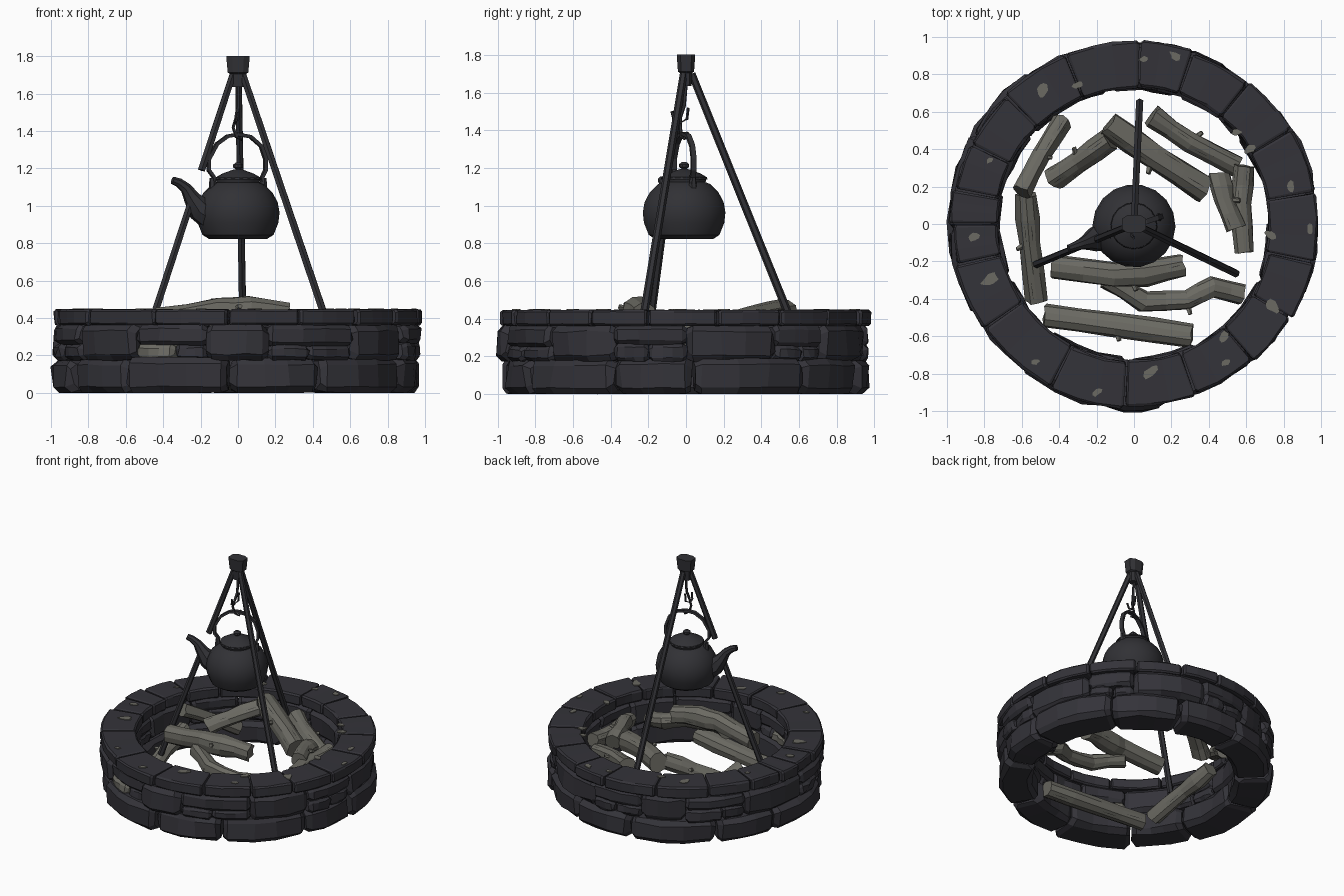
import bpy, bmesh, math, random
from math import sin, cos, radians, pi
from mathutils import Vector, Matrix

if "Cube" in bpy.data.objects:
    bpy.data.objects.remove(bpy.data.objects["Cube"])

random.seed(7)


def material(name, rgb):
    m = bpy.data.materials.new(name)
    m.diffuse_color = (*rgb, 1)
    m.use_nodes = True
    m.node_tree.nodes["Principled BSDF"].inputs["Base Color"].default_value = m.diffuse_color
    return m


STONE = material("dark stone", (0.034, 0.033, 0.041))
WOOD = material("weathered wood", (0.145, 0.142, 0.122))
IRON = material("dark iron", (0.031, 0.031, 0.036))
CRACK = material("wood crack", (0.03, 0.03, 0.028))


def finish(bm, name, mats, smooth=None):
    bmesh.ops.recalc_face_normals(bm, faces=bm.faces)
    me = bpy.data.meshes.new(name)
    bm.to_mesh(me)
    bm.free()
    ob = bpy.data.objects.new(name, me)
    bpy.context.collection.objects.link(ob)
    for m in mats:
        me.materials.append(m)
    if smooth:
        bpy.ops.object.select_all(action='DESELECT')
        ob.select_set(True)
        bpy.context.view_layer.objects.active = ob
        bpy.ops.object.shade_smooth_by_angle(angle=radians(smooth))
    return ob


def skin(bm, rings, mat=0):
    """Bridge closed loops of points and cap both ends."""
    vs = [[bm.verts.new(p) for p in r] for r in rings]
    faces = [bm.faces.new(vs[0]), bm.faces.new(vs[-1])]
    for a, b in zip(vs, vs[1:]):
        n = len(a)
        for i in range(n):
            faces.append(bm.faces.new((a[i], a[(i + 1) % n], b[(i + 1) % n], b[i])))
    for f in faces:
        f.material_index = mat


def tube(bm, path, radii, sides=6, rough=0.0, flat=1.0):
    pts = [Vector(p) for p in path]
    prof = [1 + random.uniform(-rough, rough) for _ in range(sides)]
    rings = []
    for i, p in enumerate(pts):
        d = (pts[min(i + 1, len(pts) - 1)] - pts[max(i - 1, 0)]).normalized()
        ref = Vector((0, 1, 0)) if abs(d.y) < 0.8 else Vector((0, 0, 1))
        u = d.cross(ref).normalized()
        w = d.cross(u)
        ring = []
        for k in range(sides):
            a = 2 * pi * (k + 0.5) / sides
            r = radii[i] * prof[k] * (1 + random.uniform(-rough, rough) * 0.5)
            slant = d * random.uniform(-rough, rough) * radii[i]
            ring.append(p + u * cos(a) * r + w * sin(a) * r * flat + slant)
        rings.append(ring)
    skin(bm, rings)


def stone(bm, a0, a1, r0, r1, z0, z1, ch, jit, bulge=0.0, mat=0):
    """One chamfered block bent along an arc, angles in degrees."""
    length = radians(a1 - a0) * r1
    e = min(0.45, ch * 1.1 / length)
    rings = []
    for t, s in ((0, 1.0), (e, 0), (0.37, 0), (0.63, 0), (1 - e, 0), (1, 1.0)):
        a = radians(a0 + (a1 - a0) * t)
        k = ch * s * 0.8
        p, q = r0 + k, r1 - k + bulge * sin(pi * t)
        b, c = z0 + k * 0.7, z1 - k * 0.7
        sec = [(p + ch, b), (q - ch, b), (q, b + ch), (q, c - ch),
               (q - ch, c), (p + ch, c), (p, c - ch), (p, b + ch)]
        ring = []
        for r, z in sec:
            r += random.uniform(-jit, jit)
            z += random.uniform(-jit, jit) * 0.4
            th = a + random.uniform(-jit, jit) * 0.6
            ring.append((r * cos(th), r * sin(th), max(z, 0)))
        rings.append(ring)
    skin(bm, rings, mat)


def course(count, start):
    """Uneven joint angles round the ring."""
    step = 360 / count
    j = [start + step * (i + random.uniform(-0.17, 0.17)) for i in range(count)]
    return list(zip(j, j[1:] + [j[0] + 360]))


# Bottom course of large stones
bm = bmesh.new()
for a, b in course(11, -91):
    stone(bm, a + 0.4, b - 0.4, 0.72, 0.965 + random.uniform(-0.02, 0.02),
          0, 0.185 + random.uniform(-0.012, 0.01), 0.033, 0.012, 0.015)
finish(bm, "bottom_stones", [STONE, WOOD])

# Middle course, some places stacked two stones high
bm = bmesh.new()
for i, (a, b) in enumerate(course(14, -128)):
    r = 0.975 + random.uniform(-0.025, 0.012)
    if i % 2 == 0:
        z = random.uniform(0.25, 0.28)
        m = (a + b) / 2 + random.uniform(-3, 3)
        stone(bm, a, m, 0.73, r, 0.175, z, 0.02, 0.009, 0.01, 1 if i == 0 else 0)
        stone(bm, m, b, 0.73, r - 0.02, 0.175, z, 0.02, 0.009, 0.01)
        stone(bm, a, b, 0.73, r, z - 0.005, 0.365, 0.022, 0.009, 0.01)
    else:
        stone(bm, a, b, 0.73, r, 0.175, 0.365, 0.032, 0.012, 0.015)
finish(bm, "middle_stones", [STONE, WOOD])

# Flat cap stones
joints = [-145, -117, -93, -70, -49, -31, -12, 10, 31, 51, 71, 88, 112, 135, 154, 169, 180, 193, 215]
bm = bmesh.new()
for a, b in zip(joints, joints[1:]):
    stone(bm, a + 0.35, b - 0.35, 0.73 + random.uniform(-0.01, 0.01),
          0.975 + random.uniform(-0.012, 0.012), 0.362, 0.447, 0.011, 0.004)
finish(bm, "cap_stones", [STONE])

# Pale lichen patches lying on the cap
bm = bmesh.new()
for x, y, s in ((-.49, .71, .045), (-.3, .74, .03), (.05, .88, .03), (.22, .9, .035),
                (.55, .49, .03), (.62, .4, .035), (.84, .2, .035), (.73, -.06, .035),
                (.94, -.03, .03), (.74, -.44, .045), (.48, -.6, .035), (.49, -.74, .03),
                (.09, -.79, .045), (-.2, -.9, .03), (-.53, -.74, .025), (-.77, -.3, .05),
                (-.86, -.07, .035), (-.77, .34, .022)):
    turn, n = random.uniform(0, pi), 9
    loop = []
    for k in range(n):
        t, r = 2 * pi * k / n, s * random.uniform(0.7, 1.2)
        u, w = cos(t) * r, sin(t) * r * 0.6
        loop.append((x + u * cos(turn) - w * sin(turn), y + u * sin(turn) + w * cos(turn)))
    skin(bm, [[(*p, 0.443) for p in loop], [(*p, 0.452) for p in loop]])
finish(bm, "lichen_patches", [WOOD])

# Logs: path points and thickness
logs = [
    ([(-.60, .17, .38), (-.5, .36, .27), (-.38, .55, .15)], .05),
    ([(-.43, .24, .27), (-.3, .33, .34), (-.13, .45, .42)], .062),
    ([(-.14, .53, .43), (.1, .36, .4), (.38, .18, .33)], .07),
    ([(.10, .58, .36), (.3, .44, .32), (.55, .31, .26)], .06),
    ([(.45, .26, .33), (.48, .13, .36), (.54, -.02, .36)], .062),
    ([(.59, .31, .33), (.57, .1, .32), (.59, -.15, .32)], .055),
    ([(-.58, .16, .25), (-.56, -.1, .18), (-.52, -.41, .08)], .057),
    ([(-.43, -.23, .39), (-.1, -.27, .44), (.06, -.26, .44), (.26, -.22, .42)], .07),
    ([(-.15, -.29, .37), (.05, -.42, .33), (.28, -.41, .3), (.42, -.34, .28), (.58, -.38, .24)], .055),
    ([(-.48, -.49, .07), (-.1, -.54, .08), (.31, -.60, .1)], .062),
]
for i, (path, r) in enumerate(logs):
    pts = [Vector(p) for p in path]
    fine = []
    for a, b in zip(pts, pts[1:]):
        fine += [a, a.lerp(b, 0.5) + Vector((0, 0, random.uniform(-.008, .008)))]
    fine.append(pts[-1])
    bm = bmesh.new()
    tube(bm, fine, [r * random.uniform(0.88, 1.08) for _ in fine], 10, 0.13)
    # snapped twig
    m, d = fine[len(fine) // 2], (pts[-1] - pts[0]).normalized()
    side = d.cross(Vector((0, 0, 1))) * random.choice((-1, 1)) + Vector((0, 0, .3))
    tube(bm, [m, m + side * r * 1.3 + d * 0.03], [r * .35, r * .2], 5, 0.1)
    # dark grain slits
    bm.verts.ensure_lookup_table()
    for f in random.sample([f for f in bm.faces if len(f.verts) == 4], 7):
        e = [v.co.copy() for v in f.verts]
        p, q = e[0].lerp(e[1], .5).lerp(e[3].lerp(e[2], .5), .15), e[0].lerp(e[1], .35).lerp(e[3].lerp(e[2], .5), .85)
        f.normal_update()
        o = p.lerp(q, .5) - (m + d * (p - m).dot(d))
        o = o.normalized() * 0.004
        w = (e[1] - e[0]) * 0.06
        g = bm.faces.new([bm.verts.new(v + o) for v in (p, p.lerp(q, .4) + w, q, p.lerp(q, .6) - w)])
        g.material_index = 1
    finish(bm, f"log_{i + 1}", [WOOD, CRACK])

# Tripod legs; the spout-side leg is broken where the spout crosses it
top = Vector((0, 0, 1.7))
feet = [Vector((.03, .65, .16)), Vector((.545, -.265, .17)), Vector((-.52, -.215, .2))]
for foot, spans in zip(feet, ([(0, 1)], [(0, 1)], [(0, .34), (.46, 1)])):
    bm = bmesh.new()
    start = top + Vector((foot.x, foot.y, 0)).normalized() * 0.03
    for s, e in spans:
        tube(bm, [start.lerp(foot, s), start.lerp(foot, (s + e) / 2), start.lerp(foot, e)],
             [.02, .021, .022], 6, 0.05)
    finish(bm, "tripod_leg", [IRON])

# Tripod head block
bm = bmesh.new()
rings = []
for z, w in ((1.635, .036), (1.705, .042), (1.712, .055), (1.802, .063)):
    rings.append([(x * w, y * w * .78, z) for x, y in
                  ((-1, -.6), (-.5, -1), (.5, -1), (1, -.6), (1, .6), (.5, 1), (-.5, 1), (-1, .6))])
skin(bm, rings)
finish(bm, "tripod_head", [IRON])

# Hanging hook
bm = bmesh.new()
tube(bm, [(0, 0, 1.65), (0, -.01, 1.53), (-.01, -.03, 1.47)], [.01] * 3, 5)
tube(bm, [(0, -.075, 1.5), (-.01, -.065, 1.455), (-.015, -.03, 1.44), (0, .005, 1.46), (0, .012, 1.52)], [.008] * 5, 5)
tube(bm, [(-.01, -.03, 1.47), (-.025, -.03, 1.42), (-.01, -.025, 1.37), (.015, -.01, 1.355), (.02, .01, 1.39)], [.009] * 5, 5)
finish(bm, "hook", [IRON])

# Kettle parts share one turn about the vertical axis
turn = Matrix.Translation((0, -.01, 0)) @ Matrix.Rotation(radians(19), 4, 'Z')


def lathe(name, profile, sides):
    bm = bmesh.new()
    skin(bm, [[(r * cos(2 * pi * k / sides), r * sin(2 * pi * k / sides), z) for k in range(sides)]
              for r, z in profile])
    bm.transform(turn)
    return finish(bm, name, [IRON], 30)


lathe("kettle_body", [(.155, .823), (.19, .845), (.216, .91), (.222, .965), (.212, 1.02),
                      (.185, 1.07), (.14, 1.115), (.115, 1.125), (.122, 1.15), (.105, 1.152)], 18)
lathe("kettle_lid", [(.125, 1.14), (.12, 1.152), (.085, 1.172), (.03, 1.192), (.018, 1.195)], 16)
lathe("lid_knob", [(.014, 1.185), (.014, 1.197), (.027, 1.205), (.027, 1.22), (.012, 1.232)], 10)

bm = bmesh.new()
tube(bm, [(-.15, 0, .95), (-.22, 0, .985), (-.26, 0, 1.04), (-.295, 0, 1.095), (-.335, 0, 1.125), (-.37, 0, 1.137)],
     [.085, .068, .045, .031, .025, .021], 8)
bm.transform(turn)
finish(bm, "kettle_spout", [IRON], 40)

bm = bmesh.new()
hoop = [(-.15, 1.11), (-.135, 1.15), (-.165, 1.19), (-.165, 1.25), (-.12, 1.33), (-.06, 1.372), (0, 1.382),
        (.07, 1.37), (.13, 1.32), (.155, 1.25), (.155, 1.19), (.135, 1.15), (.15, 1.11)]
tube(bm, [(x, 0, z) for x, z in hoop], [.013] * len(hoop), 4, 0.0, 1.5)
for s in (-1, 1):  # lugs joining handle to shoulder
    tube(bm, [(s * .14, 0, 1.09), (s * .145, 0, 1.15)], [.024, .016], 6)
bm.transform(turn)
finish(bm, "kettle_handle", [IRON])
